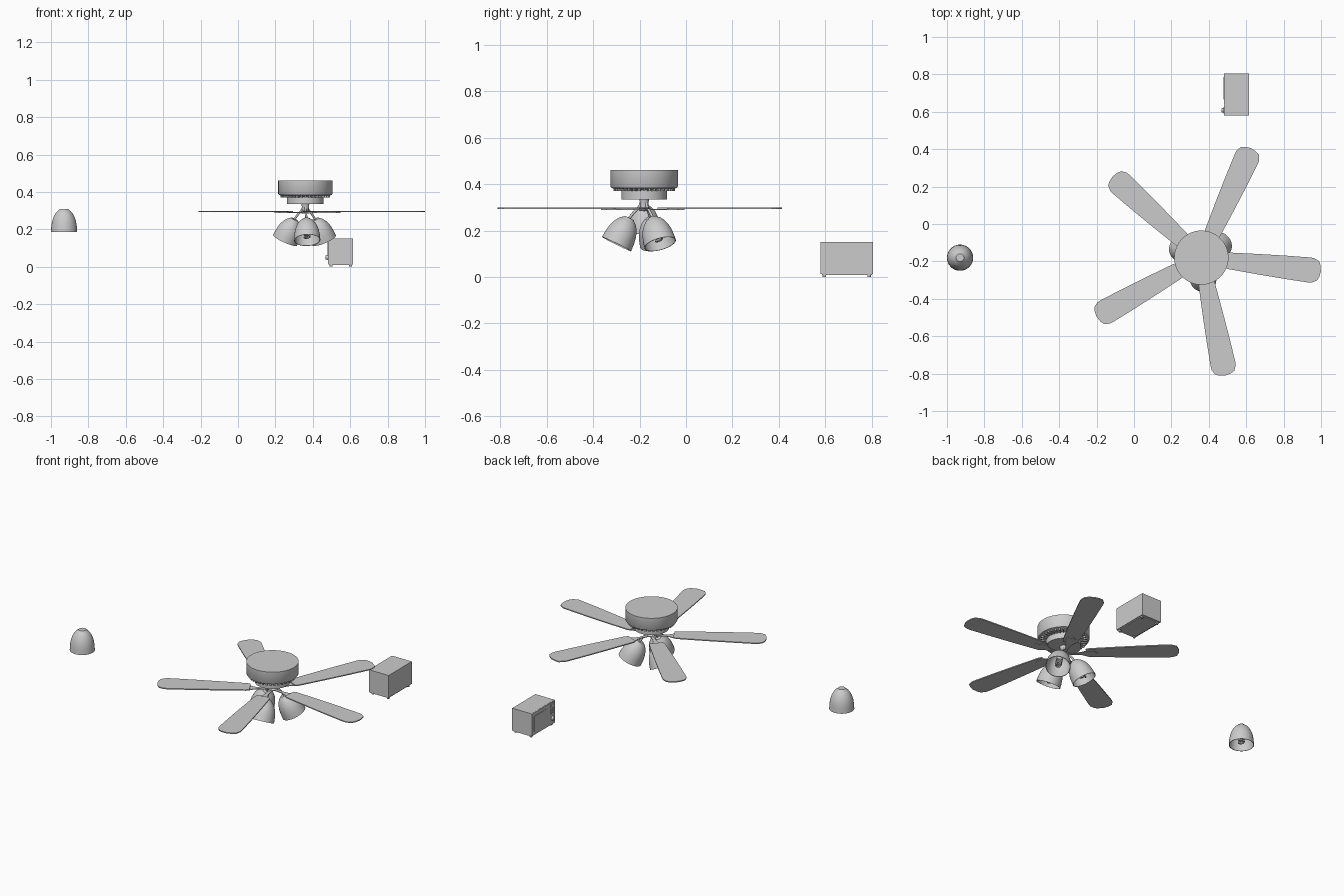
import bpy, bmesh
from math import pi, sin, cos, radians
from mathutils import Matrix, Vector

if "Cube" in bpy.data.objects:
    bpy.data.objects.remove(bpy.data.objects["Cube"])

grey = bpy.data.materials.new("light_grey")
grey.use_nodes = True
GREY = (0.6, 0.6, 0.6, 1)
grey.diffuse_color = GREY
grey.node_tree.nodes["Principled BSDF"].inputs["Base Color"].default_value = GREY

FAN = Matrix.Translation((0.36, -0.18, 0))


def finish(name, bm, matrix=Matrix(), smooth=True):
    bmesh.ops.recalc_face_normals(bm, faces=bm.faces[:])
    mesh = bpy.data.meshes.new(name)
    bm.to_mesh(mesh)
    bm.free()
    mesh.materials.append(grey)
    ob = bpy.data.objects.new(name, mesh)
    ob.matrix_world = matrix
    bpy.context.collection.objects.link(ob)
    if smooth:
        bpy.ops.object.select_all(action="DESELECT")
        ob.select_set(True)
        bpy.context.view_layer.objects.active = ob
        bpy.ops.object.shade_smooth_by_angle(angle=radians(35))
    return ob


def lathe(name, profile, matrix=Matrix(), steps=48):
    bm = bmesh.new()
    verts = [bm.verts.new((r, 0, z)) for r, z in profile]
    edges = [bm.edges.new(pair) for pair in zip(verts, verts[1:])]
    bmesh.ops.spin(bm, geom=verts + edges, axis=(0, 0, 1), cent=(0, 0, 0),
                   angle=2 * pi, steps=steps)
    bmesh.ops.remove_doubles(bm, verts=bm.verts[:], dist=1e-5)
    return finish(name, bm, matrix)


def box(name, low, high, matrix=Matrix(), bevel=0):
    low, high = Vector(low), Vector(high)
    bm = bmesh.new()
    bmesh.ops.create_cube(bm, size=1, matrix=Matrix.Translation((low + high) / 2)
                          @ Matrix.Diagonal((*(high - low), 1)))
    if bevel:
        bmesh.ops.bevel(bm, geom=bm.edges[:], offset=bevel, segments=2, affect="EDGES")
    return finish(name, bm, matrix, smooth=False)


def plate(name, outline, z, thick, matrix):
    bm = bmesh.new()
    face = bm.faces.new([bm.verts.new((x, y, z)) for x, y in outline])
    top = bmesh.ops.extrude_face_region(bm, geom=[face])["geom"]
    bmesh.ops.translate(bm, verts=[v for v in top if isinstance(v, bmesh.types.BMVert)],
                        vec=(0, 0, thick))
    return finish(name, bm, matrix, smooth=False)


def tube(name, points, radius, matrix, sides=2):
    curve = bpy.data.curves.new(name, "CURVE")
    curve.dimensions = "3D"
    curve.bevel_depth = radius
    curve.bevel_resolution = sides
    curve.resolution_u = 6
    curve.use_fill_caps = True
    spline = curve.splines.new("BEZIER")
    spline.bezier_points.add(len(points) - 1)
    for bp, co in zip(spline.bezier_points, points):
        bp.co = co
        bp.handle_left_type = bp.handle_right_type = "AUTO"
    curve.materials.append(grey)
    ob = bpy.data.objects.new(name, curve)
    ob.matrix_world = matrix
    bpy.context.collection.objects.link(ob)


def lamp(name, matrix):
    # Open glass bell, origin at its top, opening downward
    lathe(name + "_shade", [
        (0, 0), (0.021, 0), (0.024, -0.004), (0.036, -0.013), (0.047, -0.027),
        (0.057, -0.046), (0.064, -0.068), (0.068, -0.094), (0.07, -0.125),
        (0.067, -0.125), (0.065, -0.094), (0.061, -0.068), (0.054, -0.046),
        (0.044, -0.028), (0.03, -0.013), (0, -0.006)], matrix)
    lathe(name + "_socket", [(0, -0.005), (0.012, -0.005), (0.012, -0.045),
                             (0.019, -0.05), (0.019, -0.07), (0, -0.07)], matrix, 20)
    # Coiled bulb
    turns, per = 3, 8
    tube(name + "_bulb", [(0.014 * cos(2 * pi * i / per), 0.014 * sin(2 * pi * i / per),
                           -0.07 - 0.042 * i / (turns * per))
                          for i in range(turns * per + 1)], 0.0048, matrix)


# Motor housing, vent ring and lower hub
lathe("motor_housing", [(0, 0.46), (0.145, 0.46), (0.145, 0.39), (0.141, 0.384),
                        (0.134, 0.382), (0.105, 0.374), (0, 0.374)], FAN, 64)
lathe("switch_hub", [(0, 0.376), (0.098, 0.376), (0.098, 0.335), (0, 0.335)], FAN, 64)
for i in range(36):
    box("vent_fin", (0.097, -0.004, 0.37), (0.132, 0.004, 0.384),
        FAN @ Matrix.Rotation(2 * pi * i / 36, 4, "Z"))
lathe("centre_stem", [(0, 0.336), (0.022, 0.336), (0.018, 0.32), (0.018, 0.3),
                      (0.026, 0.292), (0.02, 0.285), (0, 0.283)], FAN, 24)

# Five blades with their brackets
half = [(0.125, 0.037), (0.145, 0.044), (0.3, 0.054), (0.45, 0.062),
        (0.58, 0.067), (0.6, 0.066), (0.628, 0.052), (0.638, 0.03)]
blade = [(x, -y) for x, y in half] + [(0.643, 0)] + half[::-1]
iron_half = [(0.015, 0.01), (0.07, 0.009), (0.1, 0.014), (0.13, 0.03), (0.17, 0.026)]
iron = [(x, -y) for x, y in iron_half] + [(0.19, 0)] + iron_half[::-1]
for i in range(5):
    turn = FAN @ Matrix.Rotation(radians(65.5 + 72 * i), 4, "Z")
    plate("fan_blade", blade, 0.2925, 0.006, turn)
    plate("blade_bracket", iron, 0.2885, 0.004, turn)

# Three tilted lamps on curved arms
for i in range(3):
    turn = FAN @ Matrix.Rotation(radians(35 + 120 * i), 4, "Z")
    tube("lamp_arm", [(0.01, 0, 0.335), (0.02, 0, 0.305), (0.045, 0, 0.278),
                      (0.066, 0, 0.252)], 0.006, turn)
    lamp("fan_lamp", turn @ Matrix.Translation((0.064, 0, 0.254))
         @ Matrix.Rotation(radians(-26.5), 4, "Y"))

# Separate lamp
lamp("spare_lamp", Matrix.Translation((-0.93, -0.18, 0.31)))

# Oven body on its base, with the door on the -x side
box("oven_body", (0.485, 0.58, 0.013), (0.615, 0.805, 0.15))
box("oven_base", (0.49, 0.585, 0.008), (0.61, 0.8, 0.013))
for x in (0.498, 0.602):
    for y in (0.596, 0.789):
        lathe("oven_foot", [(0, 0.01), (0.008, 0.01), (0.008, 0), (0, 0)],
              Matrix.Translation((x, y, 0)), 16)
box("oven_door", (0.48, 0.638, 0.014), (0.486, 0.804, 0.149))
box("control_panel", (0.48, 0.581, 0.014), (0.486, 0.635, 0.149))
box("door_window", (0.478, 0.665, 0.035), (0.481, 0.785, 0.128))
box("panel_display", (0.478, 0.59, 0.122), (0.481, 0.626, 0.14))
for row in range(3):
    for col in range(3):
        y, z = 0.592 + 0.012 * col, 0.078 + 0.013 * row
        box("panel_button", (0.478, y, z), (0.481, y + 0.009, z + 0.009))
lathe("panel_knob", [(0, 0.012), (0.01, 0.012), (0.013, 0), (0, 0)],
      Matrix.Translation((0.48, 0.608, 0.05)) @ Matrix.Rotation(-pi / 2, 4, "Y"), 24)
